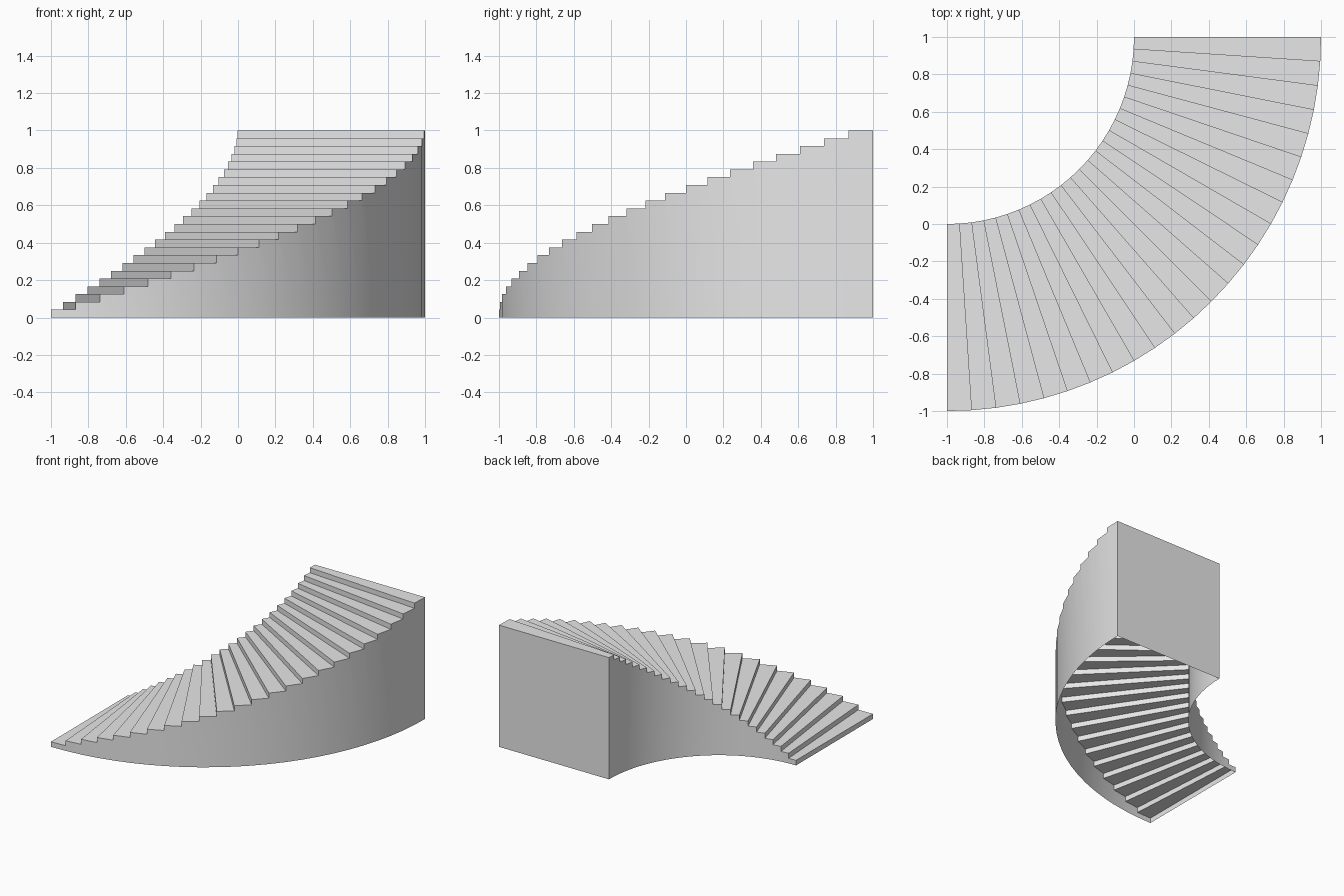
import bpy
import bmesh
from math import sin, cos, pi, radians

cube = bpy.data.objects.get("Cube")
if cube:
    bpy.data.objects.remove(cube, do_unlink=True)

STEPS = 24
INNER, OUTER = 1.0, 2.0
RISE = 1.0 / STEPS

grey = bpy.data.materials.new("plain grey")
grey.use_nodes = True
grey.diffuse_color = (0.8, 0.8, 0.8, 1)
grey.node_tree.nodes["Principled BSDF"].inputs["Base Color"].default_value = (0.8, 0.8, 0.8, 1)


def point(radius, step, level):
    """Point on the quarter turn, at a step line and a level counted in rises."""
    t = step / STEPS * pi / 2
    return (-1 + radius * sin(t), 1 - radius * cos(t), level * RISE)


def build(name, faces):
    """Make an object from polygons, welding shared corners."""
    bm = bmesh.new()
    for face in faces:
        bm.faces.new([bm.verts.new(p) for p in face])
    bmesh.ops.remove_doubles(bm, verts=bm.verts, dist=0.0001)
    mesh = bpy.data.meshes.new(name)
    bm.to_mesh(mesh)
    bm.free()
    mesh.materials.append(grey)
    obj = bpy.data.objects.new(name, mesh)
    bpy.context.collection.objects.link(obj)
    bpy.ops.object.select_all(action="DESELECT")
    obj.select_set(True)
    bpy.context.view_layer.objects.active = obj
    bpy.ops.object.shade_smooth_by_angle(angle=radians(30))
    return obj


def wall(radius):
    """Stepped side wall, one panel under each tread."""
    panels = []
    for i in range(STEPS):
        corners = [(i, 0), (i + 1, 0), (i + 1, i + 1), (i, i + 1)]
        if i:
            corners.append((i, i))
        panels.append([point(radius, s, z) for s, z in corners])
    return panels


# Risers and wedge-shaped treads
steps = []
for i in range(STEPS):
    steps.append([point(OUTER, i, i), point(OUTER, i, i + 1),
                  point(INNER, i, i + 1), point(INNER, i, i)])
    steps.append([point(INNER, i, i + 1), point(OUTER, i, i + 1),
                  point(OUTER, i + 1, i + 1), point(INNER, i + 1, i + 1)])
build("stair_steps", steps)

# Curved side walls, open underneath
build("outer_wall", wall(OUTER))
build("inner_wall", [panel[::-1] for panel in wall(INNER)])

# Flat wall closing the high end
build("end_wall", [[point(OUTER, STEPS, 0), point(INNER, STEPS, 0),
                    point(INNER, STEPS, STEPS), point(OUTER, STEPS, STEPS)]])
